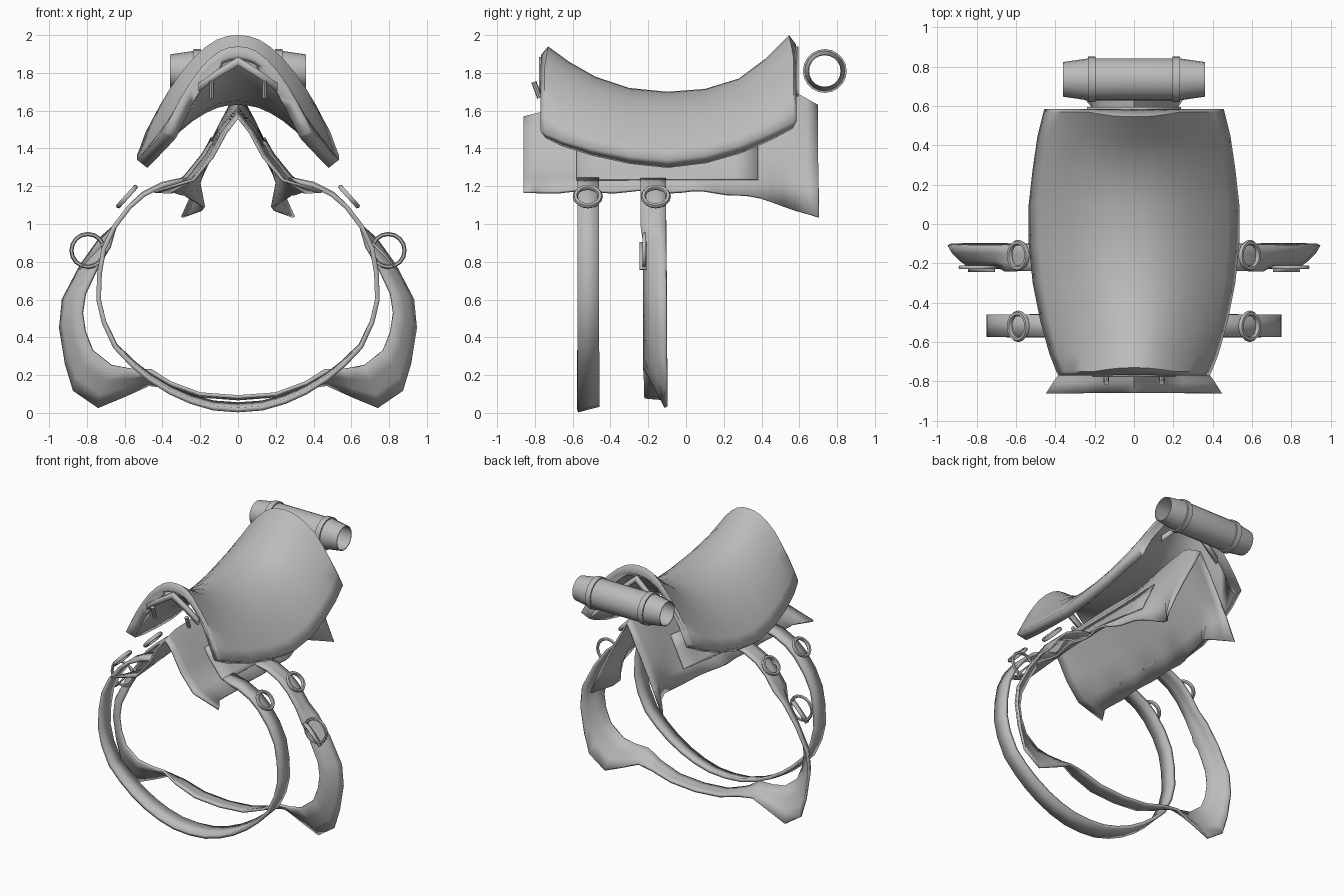
import bpy, bmesh, math
from mathutils import Vector, Matrix

if "Cube" in bpy.data.objects:
    bpy.data.objects.remove(bpy.data.objects["Cube"])

grey = bpy.data.materials.new("grey leather")
grey.diffuse_color = (0.5, 0.5, 0.5, 1)
grey.use_nodes = True
grey.node_tree.nodes["Principled BSDF"].inputs["Base Color"].default_value = grey.diffuse_color


def finish(name, bm, thick=0, offset=-1, angle=40):
    bmesh.ops.remove_doubles(bm, verts=bm.verts, dist=0.0005)
    bmesh.ops.recalc_face_normals(bm, faces=bm.faces)
    me = bpy.data.meshes.new(name)
    bm.to_mesh(me)
    bm.free()
    ob = bpy.data.objects.new(name, me)
    bpy.context.collection.objects.link(ob)
    me.materials.append(grey)
    if thick:
        m = ob.modifiers.new("thickness", 'SOLIDIFY')
        m.thickness, m.offset = thick, offset
    bpy.ops.object.select_all(action='DESELECT')
    ob.select_set(True)
    bpy.context.view_layer.objects.active = ob
    bpy.ops.object.shade_smooth_by_angle(angle=math.radians(angle))
    return ob


def grid(rows):
    """Skin rows of points into a sheet."""
    bm = bmesh.new()
    vs = [[bm.verts.new(p) for p in r] for r in rows]
    for a, b in zip(vs, vs[1:]):
        for i in range(len(a) - 1):
            bm.faces.new((a[i], a[i + 1], b[i + 1], b[i]))
    return bm


def mirrored(half):
    """Half section starting at x = 0, continued to the other side."""
    return [(-x, y, z) for x, y, z in reversed(half[1:])] + half


def lerp_table(table, t):
    for a, b in zip(table, table[1:]):
        if t <= b[0]:
            k = (t - a[0]) / (b[0] - a[0])
            return [p + (q - p) * k for p, q in zip(a, b)]
    return table[-1]


# Seat: rounded A section swept along a dipped spine, with a small lip at each end
profile = [(0, 0), (.12, .01), (.24, .05), (.38, .14), (.52, .27), (.66, .44),
           (.78, .61), (.9, .81), (1, 1)]
# bottom y, top y, top z, bottom z, half width
stations = [(-.77, -.768, 1.895, 1.49, .385), (-.75, -.73, 1.94, 1.48, .395), (-.66, -.62, 1.86, 1.445, .43),
            (-.5, -.48, 1.78, 1.40, .475), (-.3, -.3, 1.72, 1.36, .515), (-.1, -.1, 1.70, 1.34, .535),
            (.1, .1, 1.715, 1.365, .535), (.28, .28, 1.77, 1.415, .515), (.45, .42, 1.875, 1.485, .49),
            (.57, .545, 2.0, 1.54, .46), (.585, .583, 1.95, 1.545, .455)]
rows = []
for yb, yt, zt, zb, w in stations:
    rows.append(mirrored([(u * w, yt + (yb - yt) * min(1, v * 4), zt + (zb - zt) * v)
                          for u, v in profile]))
finish("seat", grid(rows), .07)

# Arched frame plates just inside the two ends of the seat
for name, y, top, low, w in [("front_arch", -.765, 1.885, 1.745, .21), ("rear_arch", .583, 1.94, 1.72, .24)]:
    half = [(0, top), (w * .5, (top + low) / 2 + .005), (w, low)]
    finish(name, grid([mirrored([(x, y, z + d) for x, z in half]) for d in (.0, -.045)]), .025, 0)

# Two small studs on the front arch
for s in (-1, 1):
    bm = bmesh.new()
    bmesh.ops.create_cone(bm, cap_ends=True, segments=8, radius1=.014, radius2=.014, depth=.09,
                          matrix=Matrix.Translation((s * .14, -.79, 1.71)) @ Matrix.Rotation(.35, 4, 'X'))
    finish("stud", bm)

# Pad under the seat: tent with a wavy lower hem
front = [(0, 1.57), (.07, 1.49), (.14, 1.36), (.24, 1.24), (.435, 1.17)]
collar = [(0, 1.6), (.08, 1.5), (.15, 1.37), (.25, 1.24), (.375, 1.18)]
middle = [(0, 1.62), (.095, 1.51), (.19, 1.36), (.28, 1.25), (.37, 1.18)]
high = [(0, 1.68), (.095, 1.54), (.185, 1.36), (.255, 1.24), (.3, 1.16)]
rear = [(0, 1.72), (.085, 1.56), (.165, 1.37), (.21, 1.22), (.19, 1.09)]
tail = [(0, 1.63), (.08, 1.49), (.165, 1.33), (.23, 1.2), (.29, 1.03)]
keys = [[y] + [c for p in sec for c in p] for y, sec in
        [(-.86, front), (-.74, collar), (-.3, middle), (.05, middle), (.3, high), (.54, rear), (.7, tail)]]


def pad_section(y):
    v = lerp_table(keys, y)[1:]
    return [(v[i], v[i + 1]) for i in range(0, len(v), 2)]


rows = []
for i in range(27):
    y = -.86 + 1.56 * i / 26
    sec = pad_section(y)
    wave = .012 * math.sin(y * 20)
    sec[-1] = (sec[-1][0] + wave, sec[-1][1] + wave * .6)
    rows.append(mirrored([(x, y, z) for x, z in sec]))
finish("pad", grid(rows), .015, -1, 50)

# Side panels lying flush on the pad
for s in (-1, 1):
    rows = []
    for i in range(9):
        y = -.58 + .96 * i / 8
        sec = pad_section(y)
        a, b, c, d = sec[1:]
        k = max(0, (c[1] - 1.23) / (c[1] - d[1]))
        end = (c[0] + (d[0] - c[0]) * k, c[1] + (d[1] - c[1]) * k)
        start = ((a[0] + b[0]) / 2, (a[1] + b[1]) / 2)
        rows.append([(s * (x + .005), y, z + .004) for x, z in (start, b, c, end)])
    finish("side_panel", grid(rows), .006, 0)

# Front girth: thin band hanging as one loop
loop = [(0, .015), (.13, .025), (.25, .06), (.36, .11), (.47, .18), (.56, .255), (.65, .35), (.71, .48),
        (.738, .6), (.733, .74), (.71, .87), (.655, .985), (.575, 1.09), (.5, 1.155), (.4, 1.205), (.28, 1.235)]
finish("front_girth", grid([mirrored([(x, y, z + lift * max(0, 1 - z * 2)) for x, z in loop])
                            for y, lift in ((-.575, 0), (-.46, .03))]), .025, 0, 50)

# Rear girth: inner band, pinching in at the bottom and flaring into wide side straps
upper = [(.28, 1.24), (.4, 1.215), (.5, 1.165), (.58, 1.09), (.65, .99), (.7, .89)]
outer = [(0, .075), (.2, .09), (.36, .135), (.47, .15), (.6, .09), (.74, .03), (.87, .12), (.91, .26),
         (.94, .45), (.925, .6), (.83, .78), (.73, .92)]
inner = [(0, .085), (.2, .1), (.36, .16), (.46, .225), (.57, .23), (.67, .25), (.77, .33), (.81, .43),
         (.825, .53), (.81, .63), (.745, .77), (.68, .88)]
up = upper[-2::-1]
rows = []
for t in (0, .33, .67, 1):
    bulge = .02 * math.sin(math.pi * t)
    half = [(o[0] + (n[0] - o[0]) * t + bulge * min(1, o[0]), -.105 - .115 * t, o[1] + (n[1] - o[1]) * t)
            for o, n in zip(outer, inner)]
    half += [(x, -.105 - .135 * t, z) for x, z in up]
    rows.append(mirrored(half))
finish("rear_girth", grid(rows), .018, 0, 50)


def torus(name, matrix, major, minor, n=16, m=6):
    rows = []
    for i in range(n + 1):
        a = math.tau * i / n
        rows.append([matrix @ Vector(((major + minor * math.cos(b)) * math.cos(a),
                                      (major + minor * math.cos(b)) * math.sin(a), minor * math.sin(b)))
                     for b in [math.tau * j / m for j in range(m + 1)]])
    finish(name, grid(rows), 0, 0, 60)


for s in (-1, 1):
    # Small tilted strap rings
    for y in (-.52, -.16):
        tilt = Vector((s * .74, 0, .67)).to_track_quat('Z', 'Y').to_matrix().to_4x4()
        torus("strap_ring", Matrix.Translation((s * .588, y, 1.145)) @ tilt, .066, .014)
    # Large buckle ring with its tongue
    torus("buckle_ring", Matrix.Translation((s * .795, -.22, .86)) @ Matrix.Rotation(math.pi / 2, 4, 'X'),
          .087, .011)
    rows = [[(s * x, y, z) for x, z in [(.71, .9), (.78, .83), (.84, .76)]] for y in (-.21, -.245)]
    finish("buckle_tongue", grid(rows), .01, 0)

# Open tube carried behind the seat, tapered at both ends
shape = [(-.36, .088), (-.23, .107), (.23, .107), (.36, .088), (.36, .083), (.2, .098), (-.2, .098),
         (-.36, .083), (-.36, .088)]
bands = [[(c - .02, .1), (c - .02, .116), (c + .02, .116), (c + .02, .1), (c - .02, .1)] for c in (-.215, .215)]
for name, sec in [("rear_tube", shape), ("tube_band", bands[0]), ("tube_band", bands[1])]:
    rows = []
    for i in range(21):
        a = math.tau * i / 20
        rows.append([(x, .735 + r * math.cos(a), 1.81 + r * math.sin(a)) for x, r in sec])
    finish(name, grid(rows), 0, 0, 35)
